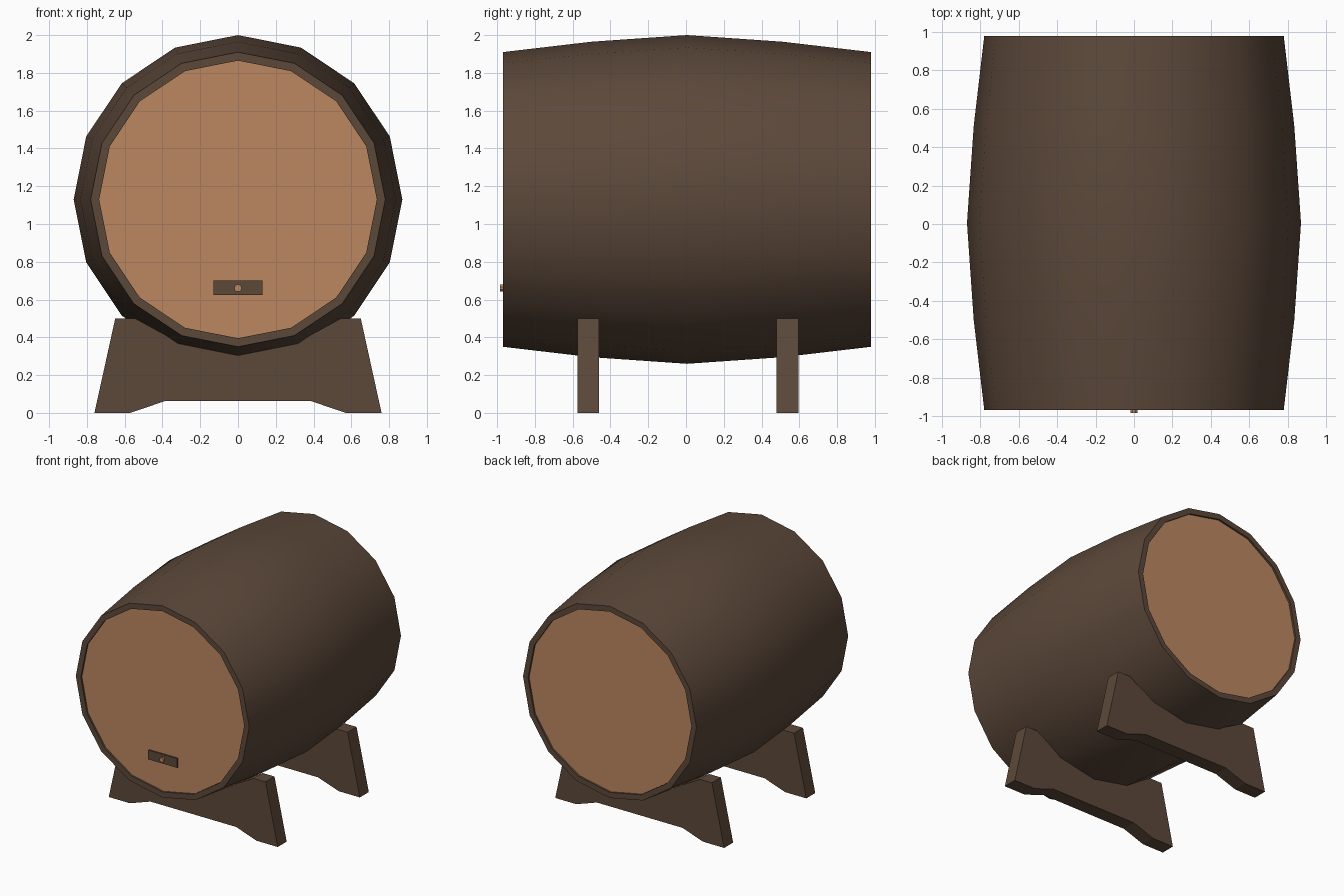
import bpy, bmesh, math

if "Cube" in bpy.data.objects:
    bpy.data.objects.remove(bpy.data.objects["Cube"])

def material(name, col):
    m = bpy.data.materials.new(name)
    m.diffuse_color = (*col, 1)
    m.use_nodes = True
    m.node_tree.nodes["Principled BSDF"].inputs["Base Color"].default_value = m.diffuse_color
    return m

dark = material("dark_wood", (0.107, 0.065, 0.042))
light = material("light_wood", (0.50, 0.245, 0.118))

def finish(name, bm, mats):
    bmesh.ops.recalc_face_normals(bm, faces=bm.faces)
    me = bpy.data.meshes.new(name)
    bm.to_mesh(me)
    bm.free()
    for m in mats:
        me.materials.append(m)
    ob = bpy.data.objects.new(name, me)
    bpy.context.collection.objects.link(ob)
    return ob

# Barrel: 16-sided lathe along y, with flat rims and recessed lids
SIDES, CZ = 16, 1.13
profile = [(-0.955, 0.735), (-0.97, 0.735), (-0.97, 0.78), (-0.50, 0.835),
           (0.005, 0.87), (0.51, 0.835), (0.98, 0.78), (0.98, 0.735), (0.965, 0.735)]
bm = bmesh.new()
rings = []
for y, r in profile:
    rings.append([bm.verts.new((r * math.sin(2 * math.pi * i / SIDES), y,
                                CZ + r * math.cos(2 * math.pi * i / SIDES)))
                  for i in range(SIDES)])
for a, b in zip(rings, rings[1:]):
    for i in range(SIDES):
        j = (i + 1) % SIDES
        bm.faces.new((a[i], a[j], b[j], b[i]))
for ring in (rings[0], rings[-1]):
    bm.faces.new(ring).material_index = 1
barrel = finish("barrel", bm, [dark, light])
bpy.context.view_layer.objects.active = barrel
barrel.select_set(True)
bpy.ops.object.shade_smooth_by_angle(angle=math.radians(35))

# Prism helper: front outline in x, z extruded along y
def prism(name, outline, y0, y1, mat):
    bm = bmesh.new()
    face = bm.faces.new([bm.verts.new((x, y0, z)) for x, z in outline])
    ext = bmesh.ops.extrude_face_region(bm, geom=[face], use_keep_orig=True)
    vs = [g for g in ext["geom"] if isinstance(g, bmesh.types.BMVert)]
    bmesh.ops.translate(bm, verts=vs, vec=(0, y1 - y0, 0))
    return finish(name, bm, [mat])

# Cradle stands with a saddle cut following the barrel
half = [(0.315, 0.365), (0.58, 0.50), (0.65, 0.50), (0.76, 0), (0.57, 0), (0.385, 0.063)]
half[0:1] = [(0.31, 0.372), (0.545, 0.50)]
half.pop(2)
outline = [(0, 0.31)] + half + [(-x, z) for x, z in reversed(half)]
prism("front_stand", outline, -0.575, -0.46, dark)
prism("back_stand", outline, 0.48, 0.595, dark)

# Tap plate and peg
prism("tap_plate", [(-0.13, 0.625), (0.13, 0.625), (0.13, 0.70), (-0.13, 0.70)],
      -0.968, -0.95, dark)
prism("tap_peg", [(0.02 * math.cos(k * math.pi / 4 + math.pi / 8),
                   0.66 + 0.02 * math.sin(k * math.pi / 4 + math.pi / 8)) for k in range(8)],
      -0.985, -0.95, light)
